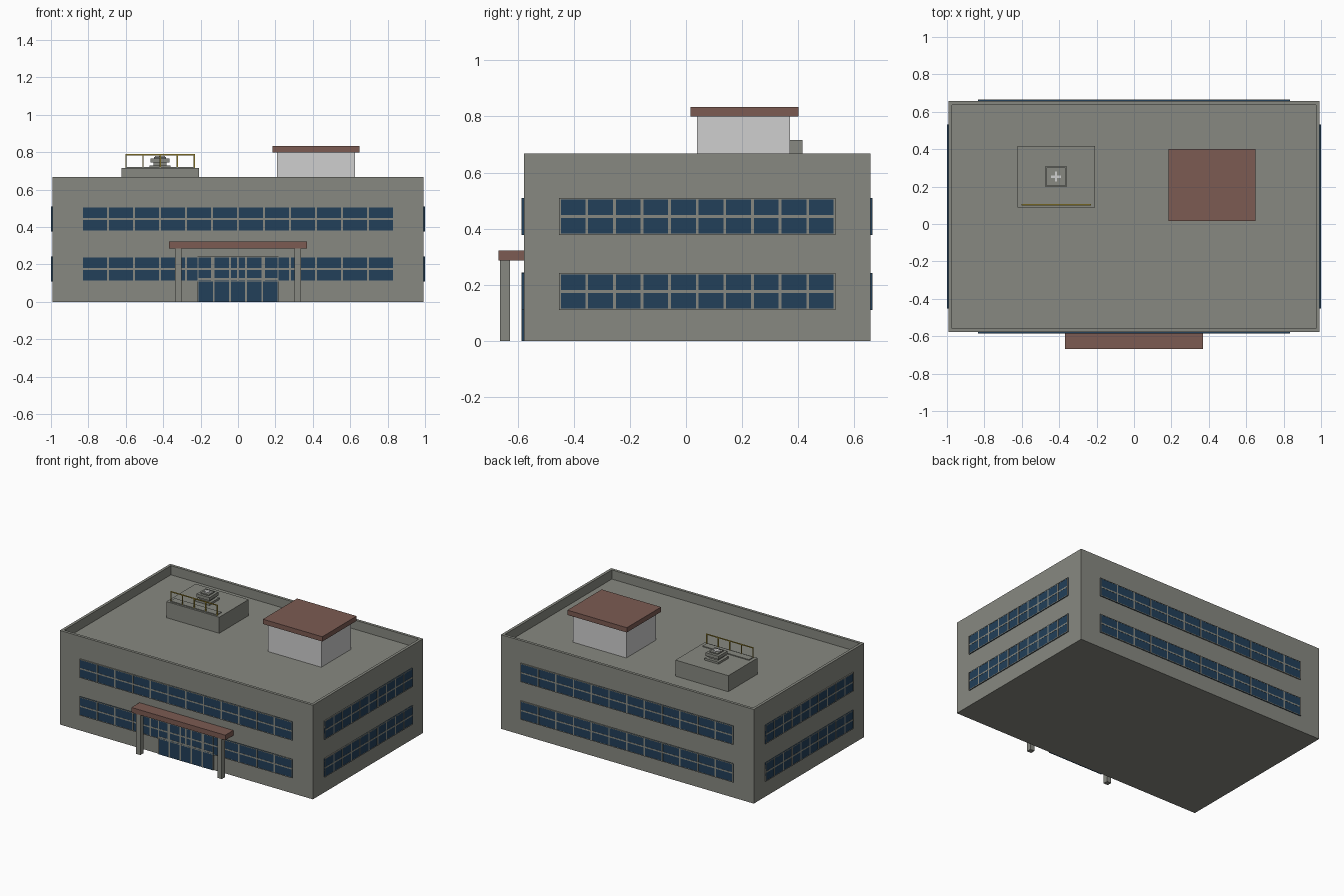
import bpy, bmesh
from mathutils import Vector

if "Cube" in bpy.data.objects:
    bpy.data.objects.remove(bpy.data.objects["Cube"], do_unlink=True)


def material(name, rgb):
    m = bpy.data.materials.new(name)
    m.use_nodes = True
    m.diffuse_color = (*rgb, 1)
    m.node_tree.nodes["Principled BSDF"].inputs["Base Color"].default_value = (*rgb, 1)
    return m


WALL = material("wall_grey", (0.245, 0.25, 0.22))
GLASS = material("window_blue", (0.016, 0.05, 0.10))
BROWN = material("roof_brown", (0.20, 0.105, 0.085))
WHITE = material("plaster_white", (0.62, 0.62, 0.62))
YELLOW = material("rail_yellow", (0.45, 0.33, 0.04))


def add_box(bm, lo, hi):
    lo, hi = Vector(lo), Vector(hi)
    verts = bmesh.ops.create_cube(bm, size=1)["verts"]
    for v in verts:
        v.co = Vector(((lo[i] + hi[i]) / 2 + v.co[i] * (hi[i] - lo[i])) for i in range(3))


def finish(bm, name, mat):
    bmesh.ops.recalc_face_normals(bm, faces=bm.faces)
    mesh = bpy.data.meshes.new(name)
    bm.to_mesh(mesh)
    bm.free()
    mesh.materials.append(mat)
    ob = bpy.data.objects.new(name, mesh)
    bpy.context.collection.objects.link(ob)
    return ob


def boxes(name, mat, *pairs):
    bm = bmesh.new()
    for lo, hi in pairs:
        add_box(bm, lo, hi)
    return finish(bm, name, mat)


# Main block with a sunken roof behind a parapet
X, Y0, Y1, TOP, DECK = 0.992, -0.578, 0.657, 0.667, 0.602
bm = bmesh.new()
add_box(bm, (-X, Y0, 0), (X, Y1, TOP))
bm.faces.ensure_lookup_table()
roof = max(bm.faces, key=lambda f: f.calc_center_median().z)
bmesh.ops.inset_region(bm, faces=[roof], thickness=0.028)
ext = bmesh.ops.extrude_face_region(bm, geom=[roof])
bmesh.ops.translate(bm, vec=(0, 0, DECK - TOP),
                    verts=[g for g in ext["geom"] if isinstance(g, bmesh.types.BMVert)])
if roof.is_valid:
    bmesh.ops.delete(bm, geom=[roof], context="FACES_ONLY")
finish(bm, "main_block", WALL)


# Glazed band: a glass slab with a grid of bars, on a wall facing +/-x or +/-y
def glazing(name, axis, wall, side, a0, a1, z0, z1, cols, splits, depth=0.0065):
    def slab(u0, u1, w0, w1, d):
        n0, n1 = sorted((wall - side * 0.002, wall + side * d))
        if axis == "y":
            return (u0, n0, w0), (u1, n1, w1)
        return (n0, u0, w0), (n1, u1, w1)

    boxes(name + "_glass", GLASS, slab(a0, a1, z0, z1, depth))
    r, d = 0.005, depth + 0.0012
    bars = []
    for i in range(cols + 1):
        c = a0 + (a1 - a0) * i / cols
        c = min(max(c, a0 + r * 0.6), a1 - r * 0.6)
        w = r * 0.6 if i in (0, cols) else r
        bars.append(slab(c - w, c + w, z0, z1, d))
    for z in splits:
        bars.append(slab(a0, a1, z - r, z + r, d))
    if z0 > 0:
        bars.append(slab(a0, a1, z0, z0 + r, d))
    bars.append(slab(a0, a1, z1 - r, z1, d))
    boxes(name + "_bars", WALL, *bars)


for floor, z in (("lower", 0.11), ("upper", 0.377)):
    z1, mid = z + 0.132, [z + 0.066]
    glazing(floor + "_front_windows", "y", Y0, -1, -0.834, 0.834, z, z1, 12, mid)
    glazing(floor + "_back_windows", "y", Y1, 1, -0.834, 0.834, z, z1, 12, mid)
    glazing(floor + "_left_windows", "x", X, 1, -0.452, 0.532, z, z1, 10, mid)
    glazing(floor + "_right_windows", "x", -X, -1, -0.452, 0.532, z, z1, 10, mid)
glazing("entrance", "y", Y0, -1, -0.216, 0.216, 0, 0.243, 5, [0.123], 0.007)

# Entrance canopy on two posts
boxes("canopy", BROWN, ((-0.368, -0.668, 0.286), (0.368, Y0, 0.322)))
boxes("canopy_posts", WALL, *[((c - 0.017, -0.662, 0), (c + 0.017, -0.628, 0.286))
                              for c in (-0.319, 0.319)])

# Stair house on the roof
boxes("stair_house", WHITE, ((0.208, 0.04, DECK), (0.625, 0.371, 0.80)))
boxes("stair_house_roof", BROWN, ((0.184, 0.016, 0.80), (0.65, 0.40, 0.834)))

# Plant plinth with a walkway plate
PZ = 0.716
boxes("plant_plinth", WALL, ((-0.623, 0.087, DECK), (-0.208, 0.416, PZ)))
boxes("walkway_plate", WALL, ((-0.599, 0.10, PZ), (-0.235, 0.15, PZ + 0.006)))

# Stacked roof vent with a cross on top
CX, CY = -0.417, 0.253
boxes("roof_vent", WALL, *[((CX - h, CY - h, a), (CX + h, CY + h, b)) for h, a, b in (
    (0.056, PZ, 0.73), (0.036, 0.73, 0.745), (0.05, 0.745, 0.768), (0.032, 0.768, 0.775))])
boxes("vent_cross", WHITE, *[((CX - a, CY - b, 0.774), (CX + a, CY + b, 0.779))
                             for a, b in ((0.027, 0.006), (0.006, 0.027))])

# Guard rail along the front of the plinth
R, RY, RZ = 0.003, 0.103, 0.79
rail = [((-0.601, RY - R, RZ - 2 * R), (-0.233, RY + R, RZ))]
for i in range(5):
    x = -0.598 + 0.091 * i
    rail.append(((x - R, RY - R, PZ), (x + R, RY + R, RZ)))
boxes("guard_rail", YELLOW, *rail)
